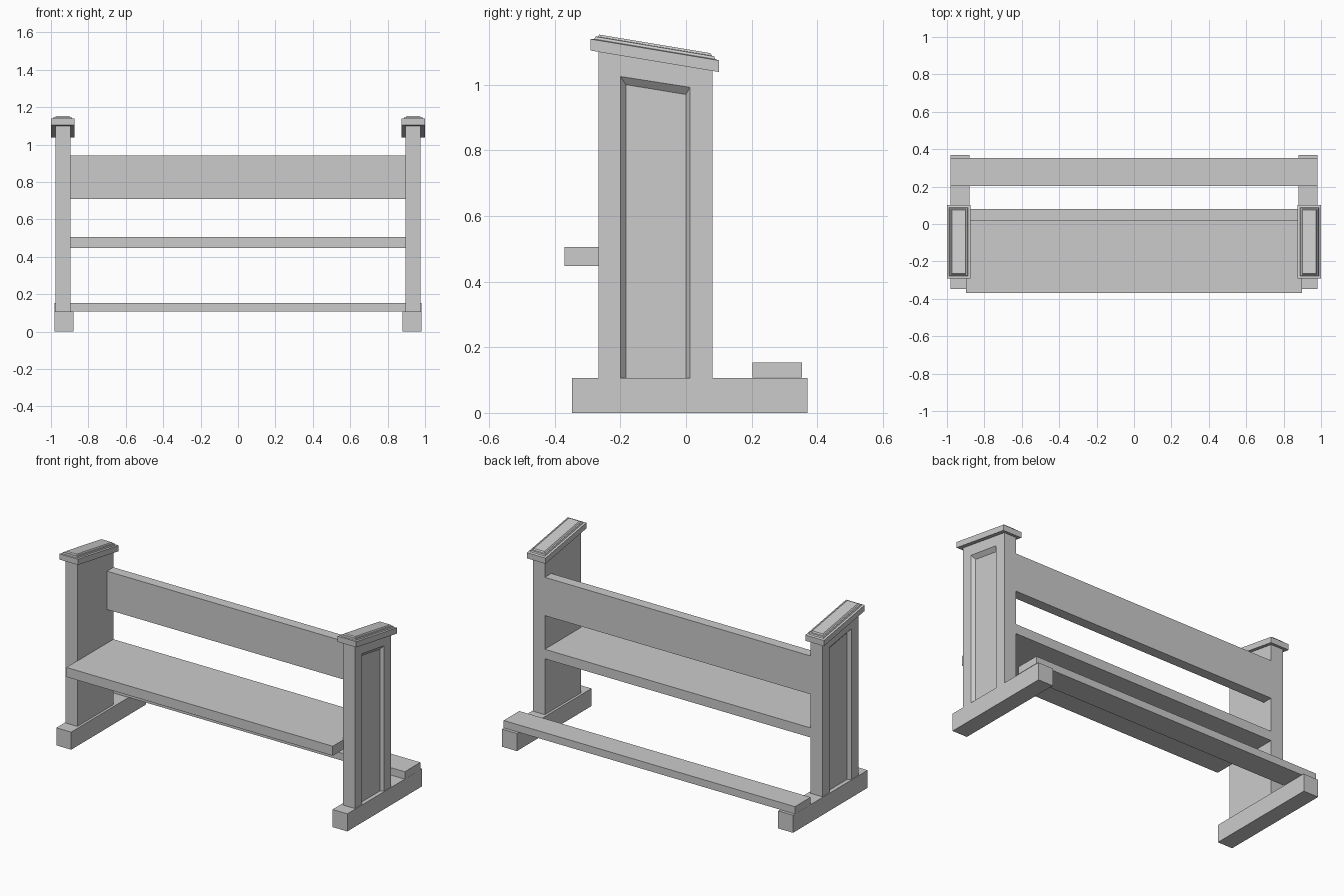
import bpy, bmesh

if "Cube" in bpy.data.objects:
    bpy.data.objects.remove(bpy.data.objects["Cube"])

SLOPE = -0.167  # fall of the sloping post tops towards the back


def make(name, verts, faces, mirror=False):
    """Mesh object from points and faces, optionally mirrored across x = 0."""
    bm = bmesh.new()
    vs = [bm.verts.new(v) for v in verts]
    for f in faces:
        bm.faces.new([vs[i] for i in f])
    bmesh.ops.recalc_face_normals(bm, faces=bm.faces)
    me = bpy.data.meshes.new(name)
    bm.to_mesh(me)
    bm.free()
    ob = bpy.data.objects.new(name, me)
    bpy.context.collection.objects.link(ob)
    if mirror:
        mod = ob.modifiers.new("mirror", 'MIRROR')
        mod.use_axis[0] = True
        mod.use_mirror_merge = False
    return ob


def loft(name, rings, mirror=False):
    """Join four-point rings from bottom to top and close both ends."""
    verts = [p for r in rings for p in r]
    n = len(rings)
    faces = [(0, 1, 2, 3), tuple(range(4 * n - 4, 4 * n))]
    for k in range(n - 1):
        for i in range(4):
            j = (i + 1) % 4
            faces.append((4 * k + i, 4 * k + j, 4 * k + 4 + j, 4 * k + 4 + i))
    return make(name, verts, faces, mirror)


def ring(x0, x1, y0, y1, zf):
    return [(x, y, zf(y)) for x, y in ((x0, y0), (x1, y0), (x1, y1), (x0, y1))]


def box(name, x0, x1, y0, y1, z0, z1, mirror=False):
    return loft(name, [ring(x0, x1, y0, y1, lambda y: z0),
                       ring(x0, x1, y0, y1, lambda y: z1)], mirror)


# Boards and feet
box("seat", -0.897, 0.897, -0.37, 0.08, 0.447, 0.505)
box("backrest", -0.897, 0.897, 0.018, 0.08, 0.71, 0.943)
box("footrest", -0.981, 0.981, 0.203, 0.353, 0.108, 0.153)
box("foot", 0.88, 0.98, -0.348, 0.37, 0.0, 0.107, mirror=True)

# End posts with a bevelled recessed panel on the outer face
XI, XO, XP = 0.895, 0.976, 0.956
YF, YB, ZB = -0.267, 0.08, 0.105
zf, zb = 1.102, 1.102 + SLOPE * (YB - YF)
post = [(XI, YF, ZB), (XI, YB, ZB), (XI, YB, zb), (XI, YF, zf),           # inner face
        (XO, YF, ZB), (XO, YB, ZB), (XO, YB, zb), (XO, YF, zf),           # outer face
        (XO, -0.2, ZB), (XO, -0.2, 1.025), (XO, 0.012, 0.992), (XO, 0.012, ZB),
        (XP, -0.183, ZB), (XP, -0.183, 1.0), (XP, 0.0, 0.97), (XP, 0.0, ZB)]
make("end_post", post,
     [(0, 1, 2, 3), (0, 3, 7, 4), (1, 5, 6, 2), (3, 2, 6, 7),
      (4, 7, 9, 8), (7, 6, 10, 9), (6, 5, 11, 10),                        # frame
      (8, 9, 13, 12), (9, 10, 14, 13), (10, 11, 15, 14),                  # bevels
      (12, 13, 14, 15), (0, 4, 8, 12, 15, 11, 5, 1)], mirror=True)

# Sloping stepped caps: (inset, height above the cap's underside)
steps = [(0.0, 0.0), (0.0, 0.035), (0.012, 0.037), (0.015, 0.045),
         (0.022, 0.046), (0.027, 0.053)]
loft("post_cap",
     [ring(0.875 + d, 1.0 - d, -0.291 + d, 0.101 - d,
           lambda y, h=h: 1.104 + SLOPE * (y + 0.291) + h) for d, h in steps],
     mirror=True)
